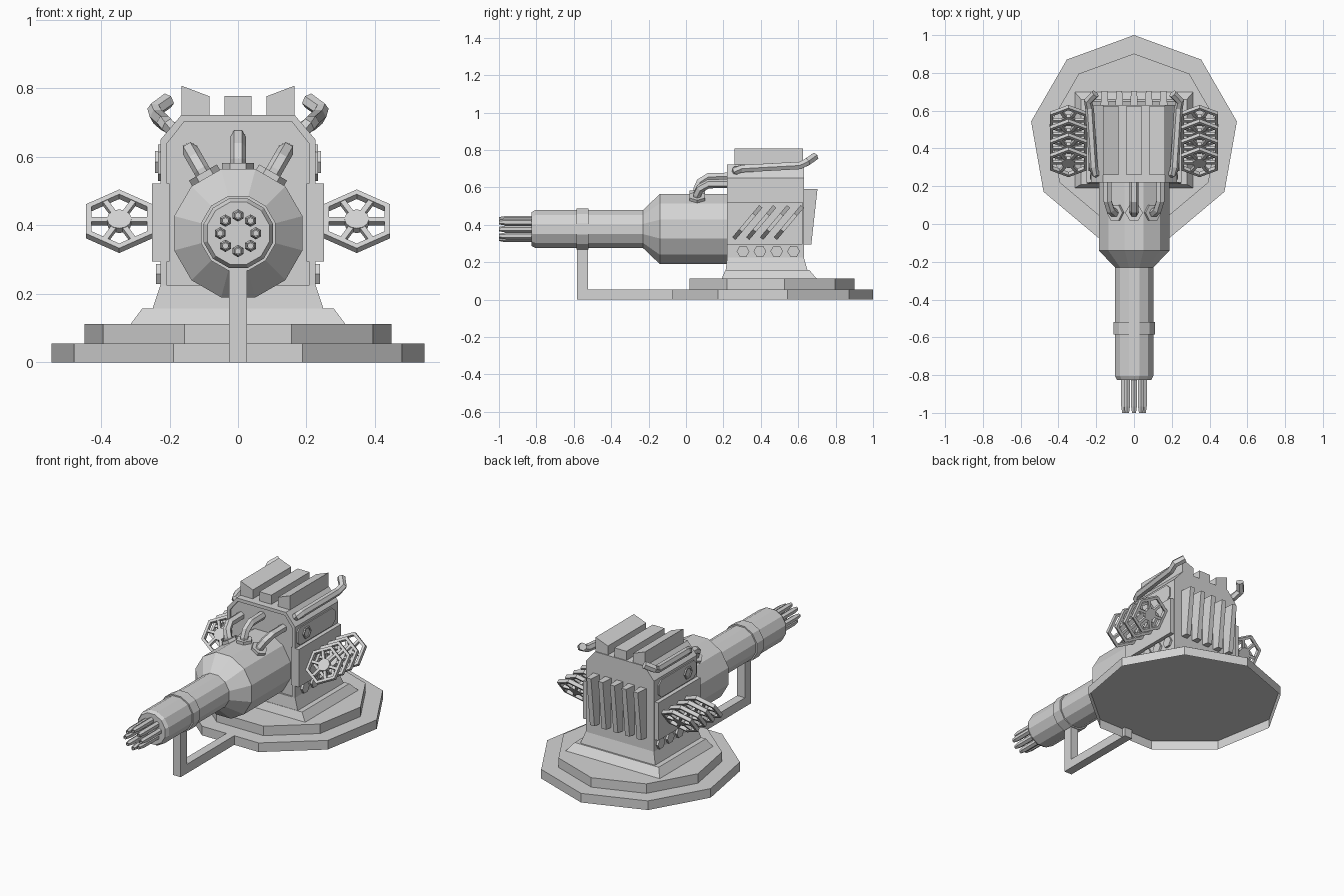
import bpy, bmesh
from math import sin, cos, pi, radians
from mathutils import Vector, Matrix

if "Cube" in bpy.data.objects:
    bpy.data.objects.remove(bpy.data.objects["Cube"])

grey = bpy.data.materials.new("plain_grey")
grey.use_nodes = True
grey.diffuse_color = (0.66, 0.66, 0.66, 1)
grey.node_tree.nodes["Principled BSDF"].inputs["Base Color"].default_value = (0.66, 0.66, 0.66, 1)


def loft(bm, loops, wrap=False, open_start=False):
    """Skin a list of equal-length point loops, capping the ends unless wrapped or left open."""
    rings = [[bm.verts.new(p) for p in loop] for loop in loops]
    n = len(rings[0])
    pairs = list(zip(rings, rings[1:])) + ([(rings[-1], rings[0])] if wrap else [])
    for a, b in pairs:
        for i in range(n):
            j = (i + 1) % n
            bm.faces.new((a[i], a[j], b[j], b[i]))
    if not wrap:
        bm.faces.new(rings[-1])
        if not open_start:
            bm.faces.new(rings[0])


def finish(name, bm, matrix=Matrix()):
    bm.transform(matrix)
    bmesh.ops.recalc_face_normals(bm, faces=bm.faces)
    mesh = bpy.data.meshes.new(name)
    bm.to_mesh(mesh)
    bm.free()
    mesh.materials.append(grey)
    ob = bpy.data.objects.new(name, mesh)
    bpy.context.scene.collection.objects.link(ob)


def solid(name, loops, matrix=Matrix(), open_start=False):
    bm = bmesh.new()
    loft(bm, loops, open_start=open_start)
    finish(name, bm, matrix)


def ngon(n, r, z, start=0.0):
    return [Vector((r * cos(start + 2 * pi * i / n), r * sin(start + 2 * pi * i / n), z))
            for i in range(n)]


def rect(x0, x1, y0, y1, z):
    return [Vector(p) for p in ((x0, y0, z), (x1, y0, z), (x1, y1, z), (x0, y1, z))]


def side_plate(name, outline, x0, x1):
    """Extrude a (y, z) outline along x."""
    solid(name, [[Vector((x, y, z)) for y, z in outline] for x in (x0, x1)])


def tube(name, path, r, matrix=Matrix()):
    """Hexagonal pipe along a path, kept upright against the x axis."""
    pts = [Vector(p) for p in path]
    loops = []
    for i, p in enumerate(pts):
        t = (pts[min(i + 1, len(pts) - 1)] - pts[max(i - 1, 0)]).normalized()
        side = Vector((1, 0, 0))
        side = (side - t * side.dot(t)).normalized()
        up = t.cross(side)
        loops.append([p + side * q.x + up * q.y for q in ngon(6, r, 0)])
    solid(name, loops, matrix)


# Nine-sided stepped base, hollow underneath
CENTRE = Matrix.Translation((0, 0.447, 0))
solid("base_lower", [ngon(9, 0.553, z, pi / 2) for z in (0, 0.055)], CENTRE, open_start=True)
solid("base_upper", [ngon(9, 0.455, z, pi / 2) for z in (0.055, 0.112)], CENTRE)

# Sloping skirt and flared foot of the housing
solid("skirt", [rect(-0.315, 0.315, 0.19, 0.70, 0.11), rect(-0.28, 0.28, 0.21, 0.66, 0.157)])
solid("housing_foot", [rect(-0.25, 0.25, 0.212, 0.65, 0.155), rect(-0.227, 0.227, 0.22, 0.63, 0.225)])


# Housing with chamfered shoulders and a shallow framed front
def arch(half, y):
    right = [Vector((x, y, z)) for x, z in half]
    return right + [Vector((-p.x, p.y, p.z)) for p in reversed(right)]


outer = ((0.227, 0.157), (0.227, 0.65), (0.165, 0.723))
inner = ((0.207, 0.175), (0.207, 0.64), (0.157, 0.703))
solid("housing", [arch(inner, 0.23), arch(inner, 0.22), arch(outer, 0.22), arch(outer, 0.63)])

# Roof blocks
solid("roof_block_middle", [rect(-0.04, 0.04, 0.26, 0.625, z) for z in (0.71, 0.778)])
for s, label in ((1, "left"), (-1, "right")):
    profile = ((0.083, 0.71), (0.165, 0.71), (0.165, 0.808), (0.083, 0.777))
    solid("roof_block_" + label,
          [[Vector((s * x, y, z)) for x, z in profile] for y in (0.26, 0.625)])

# Rear cooling fins, slanted and slightly tapered
for i in range(5):
    x = (i - 2) * 0.078
    solid(f"rear_fin_{i + 1}",
          [[Vector(p) for p in ((x - 0.022, 0.62, z), (x + 0.022, 0.62, z), (x + 0.015, y, z), (x - 0.015, y, z))]
           for y, z in ((0.67, 0.295), (0.703, 0.592))])

# Main barrel: twelve-sided turned profile along y
AXIS = Matrix.Translation((0.001, 0, 0.377)) @ Matrix.Rotation(radians(90), 4, 'X')


def turned(name, profile, n=12, matrix=AXIS):
    solid(name, [ngon(n, r, -y, pi / n) for y, r in profile], matrix)


turned("gun_body", ((0.23, 0.194), (-0.14, 0.194), (-0.23, 0.105), (-0.805, 0.105), (-0.825, 0.094)))
turned("barrel_collar", ((-0.52, 0.113), (-0.585, 0.113)))

# Ring of eight hollow muzzle tubes with tapered tips
for i in range(8):
    a = 2 * pi * i / 8
    place = Matrix.Translation((0.052 * cos(a), 0, 0.377 + 0.052 * sin(a))) @ Matrix.Rotation(radians(90), 4, 'X')
    turned(f"muzzle_tube_{i + 1}",
           ((-0.82, 0.018), (-0.965, 0.018), (-1.0, 0.012), (-1.0, 0.008), (-0.96, 0.008)), 6, place)

# Front support strut, one L-shaped piece
side_plate("front_strut", ((-0.583, 0), (-0.05, 0), (-0.05, 0.055), (-0.525, 0.055),
                           (-0.525, 0.285), (-0.583, 0.285)), -0.026, 0.026)

# Hoses from gun body to housing, fanned around the barrel axis
for angle, label in ((-30, "right"), (0, "middle"), (30, "left")):
    fan = Matrix.Translation((0, 0, 0.377)) @ Matrix.Rotation(radians(angle), 4, 'Y')
    tube("hose_" + label, ((0, 0.06, 0.16), (0, 0.06, 0.215), (0, 0.075, 0.25),
                           (0, 0.12, 0.279), (0, 0.25, 0.281)), 0.024, fan)
    solid("hose_flange_" + label, [ngon(6, 0.047, z) for z in (0.17, 0.205)],
          fan @ Matrix.Translation((0, 0.06, 0)))


def grille(name, matrix):
    """Hexagonal frame with a hub and six spokes."""
    bm = bmesh.new()
    d = 0.011
    loft(bm, [ngon(6, r, z, pi / 6) for r, z in ((0.112, -d), (0.112, d), (0.094, d), (0.094, -d))], True)
    loft(bm, [ngon(12, 0.036, z) for z in (-d, d)])
    for i in range(6):
        turn = Matrix.Rotation(i * pi / 3, 3, 'Z')
        loft(bm, [[turn @ p for p in rect(0.03, 0.085, -0.008, 0.008, z)] for z in (-d * 0.8, d * 0.8)])
    finish(name, bm, matrix)


for s, label in ((1, "left"), (-1, "right")):
    # Leaning hexagonal grilles
    for i in range(4):
        grille(f"grille_{label}_{i + 1}",
               Matrix.Translation((s * 0.347, 0.328 + 0.074 * i, 0.412)) @ Matrix.Rotation(radians(50), 4, 'X'))

    # Side panels
    side_plate("side_panel_" + label, ((0.22, 0.295), (0.622, 0.295), (0.622, 0.522), (0.22, 0.522)),
               s * 0.2, s * 0.251)
    side_plate("upper_panel_" + label, ((0.235, 0.55), (0.26, 0.53), (0.565, 0.53), (0.592, 0.555),
                                        (0.592, 0.61), (0.565, 0.636), (0.26, 0.636), (0.235, 0.615)),
               s * 0.2, s * 0.234)

    # Hexagonal bolts: a recessed ring on the upper panel, four plain ones along the foot
    solid("panel_bolt_" + label,
          [[Vector((s * x, 0.318 + p.x, 0.585 + p.y)) for p in ngon(6, r, 0)]
           for x, r in ((0.22, 0.037), (0.242, 0.037), (0.242, 0.028), (0.236, 0.028))])
    for i in range(4):
        side_plate(f"foot_bolt_{label}_{i + 1}",
                   [(0.305 + 0.09 * i + p.x, 0.258 + p.y) for p in ngon(6, 0.034, 0)], s * 0.2, s * 0.24)

    # Exhaust pipe along the shoulder, kicked up at the back
    path = ((0.17, 0.265, 0.665), (0.205, 0.268, 0.692), (0.215, 0.30, 0.70), (0.235, 0.61, 0.717),
            (0.243, 0.65, 0.737), (0.205, 0.69, 0.765))
    tube("exhaust_pipe_" + label, [(s * x, y, z) for x, y, z in path], 0.023)
